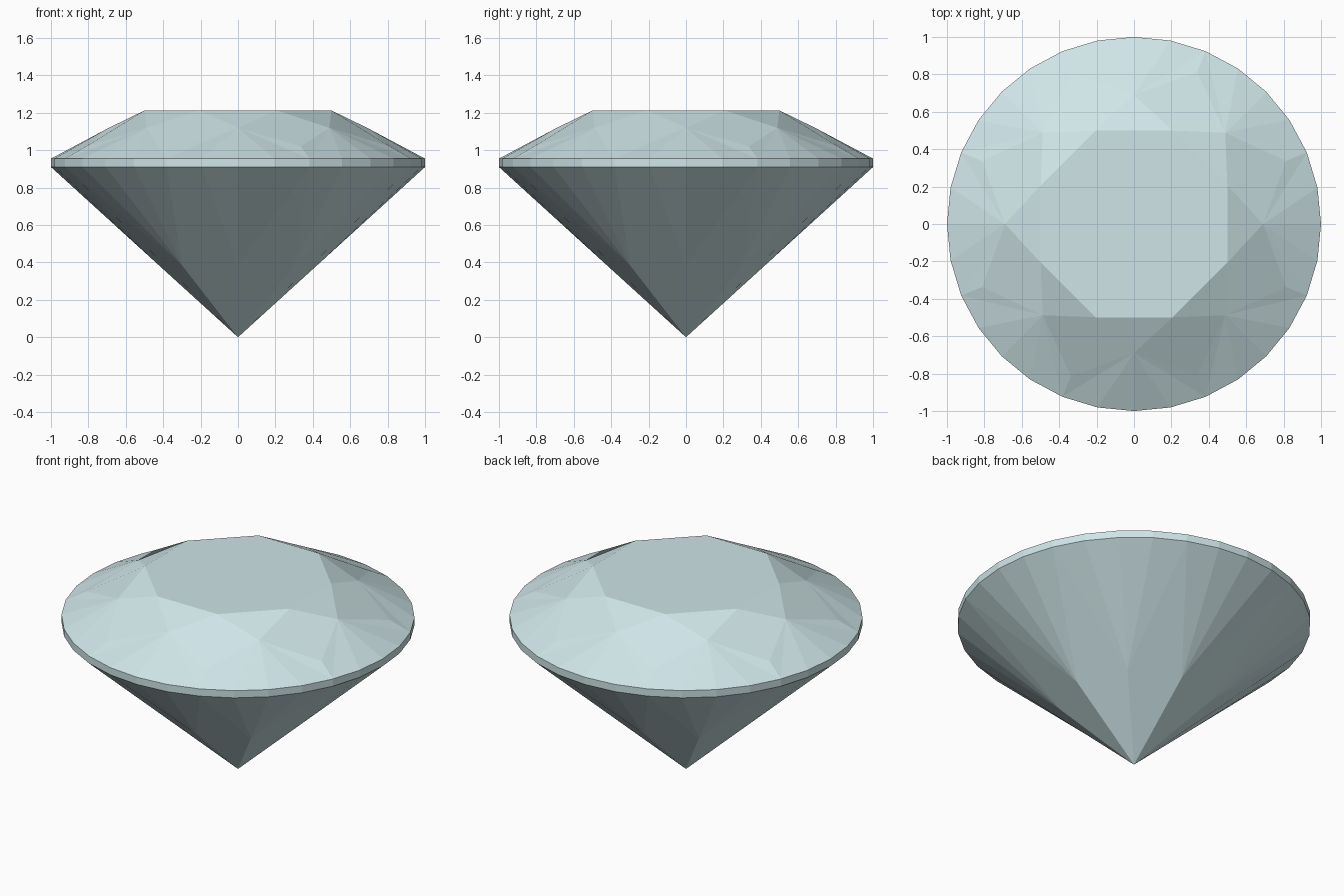
import bpy
import bmesh
from math import cos, sin, radians

if "Cube" in bpy.data.objects:
    bpy.data.objects.remove(bpy.data.objects["Cube"])

STEP = 360 / 32          # girdle facet angle
bm = bmesh.new()


def ring(radius, z, count, offset=0.0):
    """Evenly spaced vertices on a horizontal circle."""
    angles = [radians(offset + 360 * i / count) for i in range(count)]
    return [bm.verts.new((radius * cos(a), radius * sin(a), z)) for a in angles]


# Vertex rings from bottom to top
tip = bm.verts.new((0, 0, 0))
pavilion = ring(0.42, 0.382, 8)
girdle_low = ring(1.0, 0.91, 32)
girdle_top = ring(1.0, 0.955, 32)
kite_end = ring(0.88, 1.02, 8, 22.5)
crown = ring(0.69, 1.12, 8)
table = ring(0.54, 1.213, 8, 22.5)

# Flat table on top
bm.faces.new(table)

# Girdle band
for i in range(32):
    j = (i + 1) % 32
    bm.faces.new((girdle_low[i], girdle_low[j], girdle_top[j], girdle_top[i]))

for k in range(8):
    n = (k + 1) % 8
    g = 4 * k            # girdle vertex in line with crown[k] and pavilion[k]

    # Pavilion main, bezel kite and star facets
    bm.faces.new((tip, pavilion[n], girdle_low[g + 2], pavilion[k]))
    bm.faces.new((table[k], crown[k], kite_end[k], crown[n]))
    bm.faces.new((table[k - 1], crown[k], table[k]))

    # Lower and upper girdle facets fanning out from the mid vertices
    for s in range(-2, 2):
        a, b = (g + s) % 32, (g + s + 1) % 32
        bm.faces.new((pavilion[k], girdle_low[b], girdle_low[a]))
        bm.faces.new((crown[k], girdle_top[a], girdle_top[b]))
    bm.faces.new((crown[k], girdle_top[g + 2], kite_end[k]))
    bm.faces.new((crown[k], kite_end[k - 1], girdle_top[(g - 2) % 32]))

bmesh.ops.recalc_face_normals(bm, faces=bm.faces)

mesh = bpy.data.meshes.new("cut_gem")
bm.to_mesh(mesh)
bm.free()
gem = bpy.data.objects.new("cut_gem", mesh)
bpy.context.collection.objects.link(gem)

# Pale blue-green stone
stone = bpy.data.materials.new("pale_stone")
stone.diffuse_color = (0.62, 0.78, 0.80, 1)
stone.use_nodes = True
stone.node_tree.nodes["Principled BSDF"].inputs["Base Color"].default_value = stone.diffuse_color
mesh.materials.append(stone)
